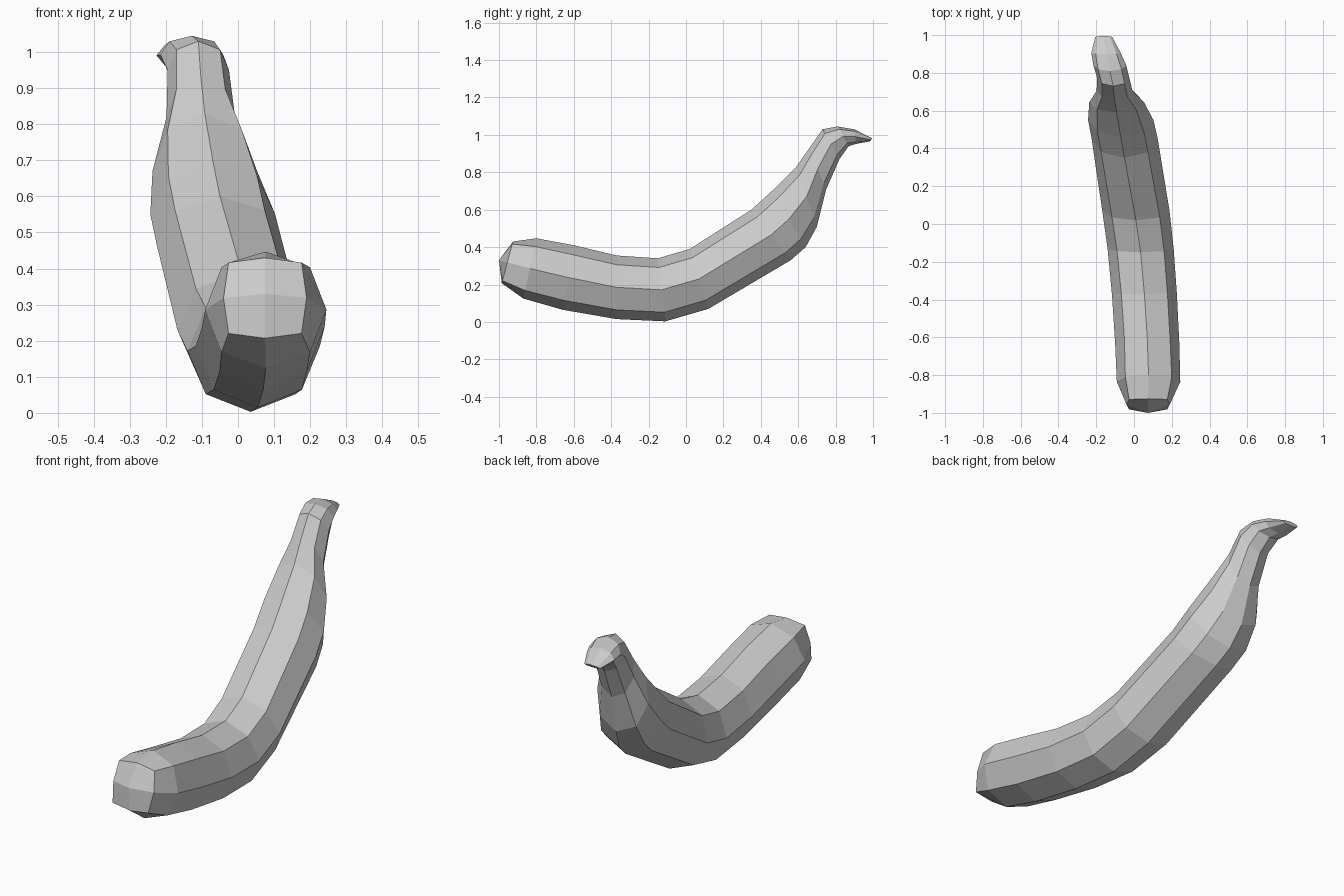
import bpy, bmesh
from mathutils import Vector

# Stations along the fruit: top (y, z), underside (y, z), centre x, half width, corner factor
STATIONS = [
    (-0.925, 0.43, -0.985, 0.207, 0.075, 0.115, 0.88),
    (-0.80, 0.447, -0.87, 0.125, 0.077, 0.168, 0.73),
    (-0.60, 0.41, -0.66, 0.065, 0.07, 0.17, 0.71),
    (-0.37, 0.355, -0.37, 0.015, 0.055, 0.172, 0.71),
    (-0.15, 0.34, -0.11, 0.003, 0.035, 0.175, 0.71),
    (0.02, 0.39, 0.12, 0.07, 0.01, 0.178, 0.71),
    (0.35, 0.60, 0.56, 0.33, -0.05, 0.175, 0.71),
    (0.46, 0.70, 0.64, 0.40, -0.07, 0.173, 0.71),
    (0.59, 0.83, 0.70, 0.51, -0.092, 0.145, 0.71),
    (0.66, 0.93, 0.75, 0.71, -0.103, 0.095, 0.71),
    (0.73, 1.03, 0.82, 0.87, -0.11, 0.085, 0.71),
    (0.81, 1.045, 0.87, 0.94, -0.128, 0.087, 0.71),
    (0.90, 1.03, 0.91, 0.952, -0.148, 0.078, 0.71),
    (0.995, 0.982, 0.985, 0.966, -0.16, 0.045, 0.71),
]


def add_ring(bm, ty, tz, by, bz, cx, half, k):
    """Eight-sided cross-section, starting at the top ridge."""
    centre = Vector((cx, (ty + by) / 2, (tz + bz) / 2))
    up = Vector((0, (ty - by) / 2, (tz - bz) / 2))
    side = Vector((half, 0, 0))
    pattern = [(0, 1), (k, k), (1, 0), (k, -k), (0, -1), (-k, -k), (-1, 0), (-k, k)]
    return [bm.verts.new(centre + side * a + up * b) for a, b in pattern]


bm = bmesh.new()
rings = [add_ring(bm, *s) for s in STATIONS]

# Skin between cross-sections
for a, b in zip(rings, rings[1:]):
    for i in range(8):
        j = (i + 1) % 8
        bm.faces.new((a[i], a[j], b[j], b[i]))

# Blunt blossom end: four quads around a raised centre
tip = bm.verts.new((0.075, -1.0, 0.33))
first = rings[0]
for i in range(0, 8, 2):
    bm.faces.new((tip, first[(i + 2) % 8], first[i + 1], first[i]))

# Cut end of the stem
bm.faces.new(rings[-1])

bmesh.ops.recalc_face_normals(bm, faces=bm.faces)
mesh = bpy.data.meshes.new("banana")
bm.to_mesh(mesh)
bm.free()
bpy.context.collection.objects.link(bpy.data.objects.new("banana", mesh))
